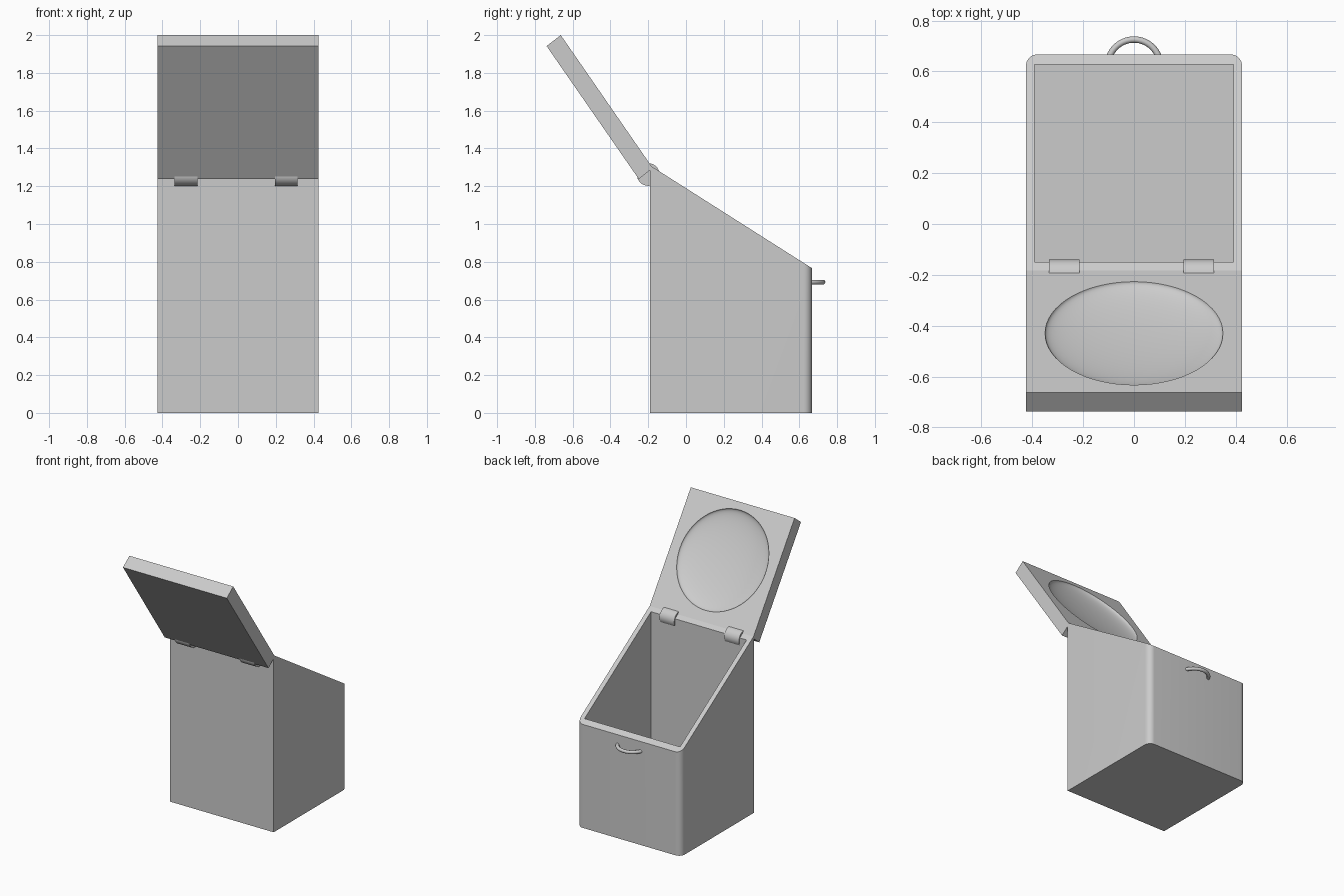
import bpy, bmesh, math
from mathutils import Vector, Matrix

if "Cube" in bpy.data.objects:
    bpy.data.objects.remove(bpy.data.objects["Cube"])


def new_object(name, bm):
    bmesh.ops.recalc_face_normals(bm, faces=bm.faces[:])
    mesh = bpy.data.meshes.new(name)
    bm.to_mesh(mesh)
    bm.free()
    obj = bpy.data.objects.new(name, mesh)
    bpy.context.collection.objects.link(obj)
    return obj


def prism(name, profile, half_width, round_y=None, radius=0.0):
    """Extrude a (y, z) profile along x; optionally round the upright edges at round_y."""
    bm = bmesh.new()
    face = bm.faces.new([bm.verts.new((-half_width, y, z)) for y, z in profile])
    ext = bmesh.ops.extrude_face_region(bm, geom=[face])
    moved = [v for v in ext["geom"] if isinstance(v, bmesh.types.BMVert)]
    bmesh.ops.translate(bm, verts=moved, vec=(2 * half_width, 0, 0))
    if round_y is not None:
        edges = [e for e in bm.edges
                 if all(abs(v.co.y - round_y) < 1e-4 for v in e.verts)
                 and abs(e.verts[0].co.x - e.verts[1].co.x) < 1e-4]
        bmesh.ops.bevel(bm, geom=edges, offset=radius, segments=8, profile=0.5, affect='EDGES')
    return new_object(name, bm)


def smooth(obj, angle=30):
    bpy.ops.object.select_all(action='DESELECT')
    obj.select_set(True)
    bpy.context.view_layer.objects.active = obj
    bpy.ops.object.shade_smooth_by_angle(angle=math.radians(angle))


def cut(obj, cutter):
    mod = obj.modifiers.new("cut", 'BOOLEAN')
    mod.operation = 'DIFFERENCE'
    mod.solver = 'EXACT'
    mod.object = cutter
    bpy.context.view_layer.objects.active = obj
    bpy.ops.object.modifier_apply(modifier=mod.name)
    bpy.data.objects.remove(cutter)


# Sloped bin body, hollowed out
W = 0.425
body = prism("bin_body", [(-0.19, 0), (0.667, 0), (0.667, 0.766), (-0.19, 1.31)], W, 0.667, 0.045)
cut(body, prism("cavity", [(-0.15, 0.04), (0.628, 0.04), (0.628, 1.6), (-0.15, 1.6)], 0.391))
smooth(body)

# Open lid with a shallow round dish on its inner face
top_in, low_in = Vector((0, -0.663, 2.0)), Vector((0, -0.176, 1.296))
lid = prism("lid", [(-0.663, 2.0), (-0.176, 1.296), (-0.25, 1.238), (-0.738, 1.942)], W)
along = (top_in - low_in).normalized()
normal = Vector((1, 0, 0)).cross(along)
centre = (top_in + low_in) / 2 + Vector((0, -0.01, 0.015))
frame = Matrix((Vector((1, 0, 0)), along, normal)).transposed().to_4x4()
bm = bmesh.new()
bmesh.ops.create_uvsphere(bm, u_segments=64, v_segments=32, radius=1)
bmesh.ops.transform(bm, verts=bm.verts[:],
                    matrix=Matrix.Translation(centre) @ frame @ Matrix.Diagonal((0.35, 0.357, 0.055, 1)))
cut(lid, new_object("dish", bm))
smooth(lid, 40)

# Two hinge barrels
for side, x in (("left", -0.275), ("right", 0.255)):
    bm = bmesh.new()
    bmesh.ops.create_cone(bm, cap_ends=True, segments=32, radius1=0.06, radius2=0.06, depth=0.12,
                          matrix=Matrix.Translation((x, -0.2, 1.262)) @ Matrix.Rotation(math.pi / 2, 4, 'Y'))
    smooth(new_object("hinge_" + side, bm))

# Arched pull handle on the low wall
bm = bmesh.new()
rings = []
N, M, R, r = 24, 12, 0.103, 0.0125
for i in range(N + 1):
    a = math.radians(16 + 148 * i / N)
    ring = []
    for j in range(M):
        b = 2 * math.pi * j / M
        d = R + r * math.cos(b)
        ring.append(bm.verts.new((d * math.cos(a), 0.6225 + d * math.sin(a), 0.692 + r * math.sin(b))))
    rings.append(ring)
for p, q in zip(rings, rings[1:]):
    for j in range(M):
        k = (j + 1) % M
        bm.faces.new((p[j], p[k], q[k], q[j]))
bm.faces.new(rings[0])
bm.faces.new(rings[-1])
smooth(new_object("handle", bm), 40)
